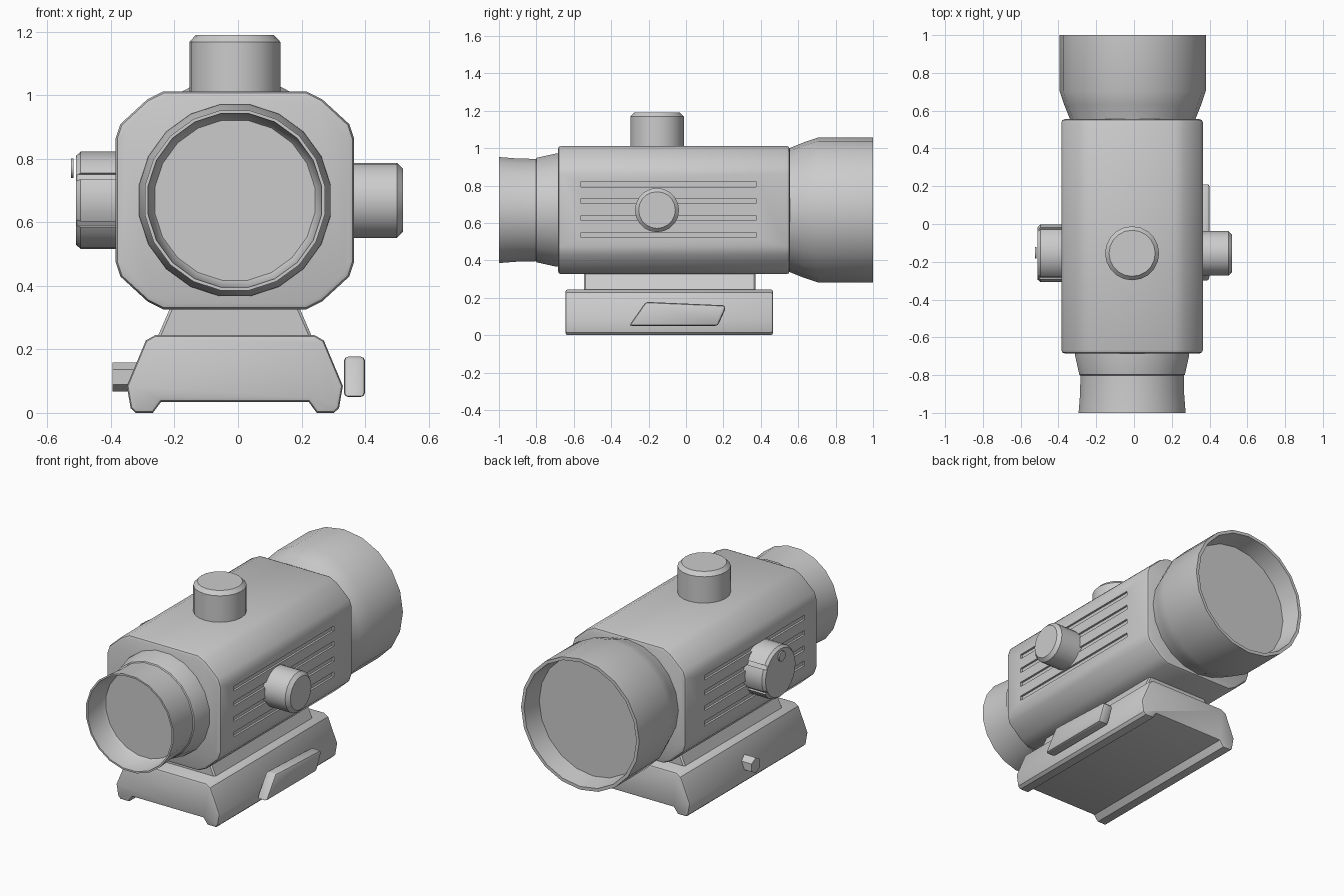
import bpy, bmesh, math
from mathutils import Vector

if "Cube" in bpy.data.objects:
    bpy.data.objects.remove(bpy.data.objects["Cube"])

CX, CZ, KY = -0.01, 0.669, -0.155      # optical axis and knob position
grey = bpy.data.materials.new("mid grey")
grey.diffuse_color = (0.6, 0.6, 0.6, 1)
grey.use_nodes = True
grey.node_tree.nodes["Principled BSDF"].inputs["Base Color"].default_value = grey.diffuse_color


def loft(name, rings):
    """Skin a list of equal-length rings and cap both ends."""
    bm = bmesh.new()
    loops = [[bm.verts.new(p) for p in ring] for ring in rings]
    for a, b in zip(loops, loops[1:]):
        for i in range(len(a)):
            j = (i + 1) % len(a)
            bm.faces.new((a[i], a[j], b[j], b[i]))
    bm.faces.new(loops[0])
    bm.faces.new(loops[-1])
    bmesh.ops.recalc_face_normals(bm, faces=bm.faces)
    me = bpy.data.meshes.new(name)
    bm.to_mesh(me)
    bm.free()
    me.materials.append(grey)
    ob = bpy.data.objects.new(name, me)
    bpy.context.collection.objects.link(ob)
    return ob


def place(axis, t, u, v):
    return {'X': (t, u, v), 'Y': (u, t, v), 'Z': (u, v, t)}[axis]


def lathe(name, axis, centre, profile, sides=20, turn=0.0):
    """Turn (distance along axis, radius) points around an axis."""
    angs = [2 * math.pi * i / sides + turn for i in range(sides)]
    return loft(name, [[place(axis, t, centre[0] + r * math.cos(a),
                              centre[1] + r * math.sin(a)) for a in angs]
                       for t, r in profile])


def prism(name, axis, pts, t0, t1):
    return loft(name, [[place(axis, t, u, v) for u, v in pts] for t in (t0, t1)])


def apply_mod(ob, kind, **settings):
    mod = ob.modifiers.new(kind, kind)
    for k, v in settings.items():
        setattr(mod, k, v)
    bpy.context.view_layer.objects.active = ob
    bpy.ops.object.modifier_apply(modifier=mod.name)


def bevel(ob, width, segments=2, angle=60):
    apply_mod(ob, 'BEVEL', width=width, segments=segments,
              limit_method='ANGLE', angle_limit=math.radians(angle))


def cut(ob, boxes):
    """Subtract (centre, size, rotation about x) boxes from an object."""
    bm = bmesh.new()
    for c, s, rot in boxes:
        vs = bmesh.ops.create_cube(bm, size=1)['verts']
        bmesh.ops.scale(bm, vec=s, verts=vs)
        bmesh.ops.translate(bm, vec=c, verts=vs)
        if rot:
            from_pt, ang = rot
            for v in vs:
                d = v.co - from_pt
                y, z = d.y, d.z
                v.co = from_pt + Vector((d.x, y * math.cos(ang) - z * math.sin(ang),
                                         y * math.sin(ang) + z * math.cos(ang)))
    me = bpy.data.meshes.new("cutter")
    bm.to_mesh(me)
    bm.free()
    me.materials.append(grey)
    cutter = bpy.data.objects.new("cutter", me)
    cutter.hide_render = True
    bpy.context.collection.objects.link(cutter)
    apply_mod(ob, 'BOOLEAN', object=cutter, operation='DIFFERENCE', solver='EXACT')
    bpy.data.objects.remove(cutter)


# Main housing: rounded octagon with four grooves on each side
quarter = [(0.375, 0.195), (0.36, 0.24), (0.275, 0.318), (0.225, 0.343)]
prof = []
for sx, sz in ((1, 1), (-1, 1), (-1, -1), (1, -1)):
    pts = quarter if sx * sz > 0 else quarter[::-1]
    prof += [(CX + sx * x, CZ + sz * z) for x, z in pts]
body = prism("housing", 'Y', prof, -0.685, 0.555)
bevel(body, 0.018)
cut(body, [((CX + s * 0.375, -0.093, z), (0.024, 0.935, 0.028), None)
           for s in (-1, 1) for z in (0.807, 0.717, 0.626, 0.536)])

# Eyepiece and objective bell, each with a recessed lens
lathe("eyepiece", 'Y', (CX, CZ),
      [(-0.86, 0.255), (-0.875, 0.265), (-1.0, 0.277), (-1.0, 0.287), (-0.9, 0.279),
       (-0.802, 0.277), (-0.798, 0.283), (-0.70, 0.305), (-0.66, 0.306)],
      20, math.pi / 20)
lathe("objective_bell", 'Y', (CX + 0.003, CZ),
      [(0.5, 0.32), (0.555, 0.332), (0.63, 0.362), (0.705, 0.387), (1.0, 0.387),
       (1.0, 0.368), (0.88, 0.352)], 20)

# Top turret and right knob
lathe("top_turret", 'Z', (CX, KY),
      [(0.98, 0.143), (1.168, 0.143), (1.19, 0.122)])
lathe("right_knob", 'X', (KY, CZ),
      [(0.33, 0.118), (0.5, 0.118), (0.52, 0.098)])

# Left battery cap with grip notches, and its small round marker
cap = lathe("left_cap", 'X', (KY, CZ),
            [(-0.35, 0.153), (-0.495, 0.153), (-0.51, 0.14)], 24)
hub = Vector((0, KY, CZ))
cut(cap, [((-0.45, KY + 0.155, CZ), (0.13, 0.026, 0.022), (hub, math.radians(a)))
          for a in (30, 150, 210, 330)])
lathe("cap_marker", 'X', (KY + 0.003, 0.77), [(-0.525, 0.03), (-0.517, 0.03)], 16)

# Neck between the housing and the rail clamp
neck = prism("mount_neck", 'Y', [(-0.255, 0.235), (0.235, 0.235),
                                 (0.185, 0.35), (-0.205, 0.35)], -0.545, 0.372)
bevel(neck, 0.008, 1)

# Rail clamp: sloped sides and two feet
half = [(0.25, 0.245), (0.28, 0.228), (0.34, 0.085), (0.328, 0.015),
        (0.312, 0.0), (0.258, 0.0), (0.232, 0.035)]
base = prism("rail_clamp", 'Y', [(CX + x, z) for x, z in half] +
             [(CX - x, z) for x, z in half[::-1]], -0.645, 0.465)
bevel(base, 0.013)

# Clamp lever on the right, hex nut on the left
lever = prism("clamp_lever", 'X', [(-0.305, 0.05), (0.17, 0.05), (0.215, 0.15),
                                   (0.2, 0.16), (-0.215, 0.178)], 0.333, 0.4)
bevel(lever, 0.014, 2, 55)
lathe("clamp_nut", 'X', (-0.09, 0.113), [(-0.395, 0.046), (-0.32, 0.046)], 6, math.pi / 6)

# Smooth the round surfaces, keep hard edges
bpy.ops.object.select_all(action='DESELECT')
for ob in bpy.context.collection.objects:
    ob.select_set(True)
    bpy.context.view_layer.objects.active = ob
bpy.ops.object.shade_smooth_by_angle(angle=math.radians(32))
